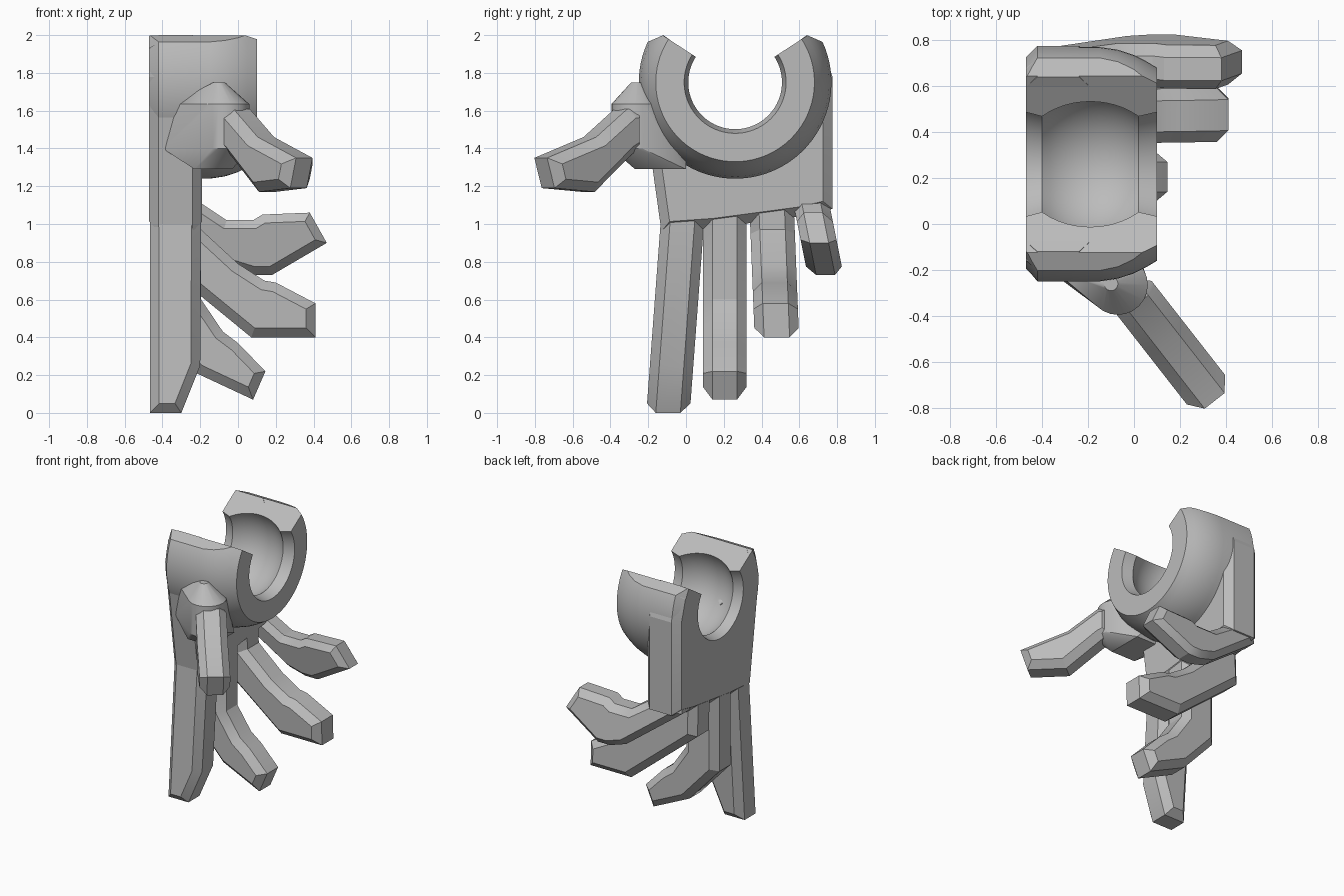
import bpy, bmesh, math
from mathutils import Matrix, Vector

cube = bpy.data.objects.get("Cube")
if cube:
    bpy.data.objects.remove(cube)

GREY = (0.5, 0.5, 0.5, 1)
grey = bpy.data.materials.new("plain grey")
grey.use_nodes = True
grey.diffuse_color = GREY
grey.node_tree.nodes["Principled BSDF"].inputs["Base Color"].default_value = GREY

BACK, FRONT = -0.47, -0.19          # thickness of the hand along x
CY, CZ = 0.26, 1.75                 # axis of the grip ring
CUT = math.radians(33)              # where the ring opening starts


def finish(name, bm, angle=25):
    bmesh.ops.recalc_face_normals(bm, faces=bm.faces)
    mesh = bpy.data.meshes.new(name)
    bm.to_mesh(mesh)
    bm.free()
    mesh.materials.append(grey)
    ob = bpy.data.objects.new(name, mesh)
    bpy.context.collection.objects.link(ob)
    bpy.ops.object.select_all(action='DESELECT')
    ob.select_set(True)
    bpy.context.view_layer.objects.active = ob
    bpy.ops.object.shade_smooth_by_angle(angle=math.radians(angle))
    return ob


def prism(points, offset):
    """Extrude a polygon of 3D points; return the mesh and its cap edges."""
    bm = bmesh.new()
    face = bm.faces.new([bm.verts.new(p) for p in points])
    new = bmesh.ops.extrude_face_region(bm, geom=[face], use_keep_orig=True)["geom"]
    bmesh.ops.translate(bm, vec=offset, verts=[v for v in new if isinstance(v, bmesh.types.BMVert)])
    caps = [face] + [f for f in new if isinstance(f, bmesh.types.BMFace) and len(f.verts) == len(points)]
    edges = list({e for f in caps for e in f.edges})
    return bm, edges


def bevel(bm, edges, size):
    bmesh.ops.bevel(bm, geom=edges, offset=size, segments=1, profile=0.5,
                    affect='EDGES', clamp_overlap=False)


def digit(name, profile, width, y, lean=0.0, matrix=None, chamfer=0.05):
    """Chamfered finger from its side profile, leaning sideways with height."""
    bm, edges = prism([(x, -width / 2, z) for x, z in profile], (0, width, 0))
    bevel(bm, edges, chamfer)
    for v in bm.verts:
        v.co.y += y + lean * (v.co.z - 1)
    if matrix:
        bm.transform(matrix)
    return finish(name, bm)


# Palm plate with arms rising either side of the ring
arc = [(CY + 0.4 * math.cos(a), CZ + 0.4 * math.sin(a))
       for a in (math.pi - CUT + (math.pi + 2 * CUT) * i / 32 for i in range(33))]
outline = [(0.15, 0.98), (-0.13, 0.96), (-0.245, 1.78), (-0.2, 1.965), (-0.12, 2.0)] + arc + \
          [(0.64, 2.0), (0.72, 1.965), (0.775, 1.78), (0.775, 1.08), (0.6, 1.04)]
bm, edges = prism([(BACK, y, z) for y, z in outline], (FRONT - BACK, 0, 0))


def is_outer(e):
    mid = (e.verts[0].co + e.verts[1].co) / 2
    return math.hypot(mid.y - CY, mid.z - CZ) > 0.45


bevel(bm, [e for e in edges if is_outer(e)], 0.05)
finish("palm", bm, 15)

# Open grip ring with a spherical socket: profile of (x, radius)
section = [(0.1, 0.42), (0.05, 0.45), (0, 0.475), (-0.07, 0.498), (-0.15, 0.51),
           (-0.42, 0.51), (BACK, 0.45), (BACK, 0.27)]
for i in range(13):
    d = -0.21 + 0.42 * i / 12
    section.append((-0.19 + d, math.sqrt(0.325 ** 2 - d * d)))
section.append((0.1, 0.27))

bm = bmesh.new()
STEPS = 56
rows = []
for i in range(STEPS + 1):
    a = math.pi - CUT + (math.pi + 2 * CUT) * i / STEPS
    rows.append([bm.verts.new((x, CY + r * math.cos(a), CZ + r * math.sin(a))) for x, r in section])
n = len(section)
for a, b in zip(rows, rows[1:]):
    for j in range(n):
        k = (j + 1) % n
        bm.faces.new((a[j], a[k], b[k], b[j]))
bm.faces.new(rows[0])
bm.faces.new(rows[-1])
# Trim the outer corners of the two ring ends
for side in (-1, 1):
    bmesh.ops.bisect_plane(bm, geom=bm.verts[:] + bm.edges[:] + bm.faces[:],
                           plane_co=(0, CY + side * 0.38, 2.0),
                           plane_no=(0, side * 0.4, 0.92), clear_outer=True)
    bmesh.ops.holes_fill(bm, edges=[e for e in bm.edges if e.is_boundary], sides=0)
finish("grip_ring", bm)

# Fingers, from straight to most curled
b, f = BACK + 0.003, FRONT - 0.005
digit("index_finger", [(b, 0), (-0.3, 0), (-0.2, 0.25), (f, 1.15), (b, 1.15)],
      0.23, -0.02, 0.075)
digit("middle_finger", [(b, 0.48), (-0.22, 0.21), (0.08, 0.07), (0.145, 0.22), (0, 0.37),
                        (-0.08, 0.43), (f, 0.6), (f, 1.15), (b, 1.15)], 0.23, 0.205)
digit("ring_finger", [(b, 0.84), (0.07, 0.4), (0.41, 0.4), (0.41, 0.58), (0.2, 0.69),
                      (0.14, 0.7), (0, 0.79), (f, 0.97), (f, 1.2), (b, 1.2)], 0.235, 0.457, -0.04)
digit("little_finger", [(b, 1.08), (-0.05, 0.77), (0.08, 0.73), (0.18, 0.73), (0.47, 0.9),
                        (0.38, 1.06), (0.13, 1.05), (0.08, 1.02), (-0.06, 1.02), (f, 1.11),
                        (f, 1.25), (b, 1.25)], 0.19, 0.685, -0.2, chamfer=0.045)

# Thumb, pointing forward and across
turn = Matrix.Translation((0, -0.32, 0)) @ Matrix.Rotation(math.radians(-52), 4, 'Z')
digit("thumb", [(-0.06, 1.4), (0, 1.37), (0.25, 1.17), (0.52, 1.19), (0.57, 1.35),
                (0.24, 1.46), (0.03, 1.61), (-0.06, 1.61)], 0.21, 0, matrix=turn)

# Thumb knuckle: rounded block with a conical cap
bm = bmesh.new()
for cx, cy, r, z in ((-0.07, -0.265, 0.13, 1.4), (-0.07, -0.265, 0.13, 1.635), (-0.1, -0.26, 0.03, 1.75)):
    for i in range(24):
        a = math.tau * i / 24
        bm.verts.new((cx + r * math.cos(a), cy + r * math.sin(a), z))
for p in ((-0.35, -0.2, 1.635), (-0.4, -0.18, 1.4), (-0.38, 0, 1.4), (-0.3, 0, 1.6)):
    bm.verts.new(p)
for x in (-0.23, -0.03):
    for y in (-0.27, 0):
        bm.verts.new((x, y, 1.29))
hull = bmesh.ops.convex_hull(bm, input=bm.verts[:])
bmesh.ops.delete(bm, geom=list({v for v in hull["geom_interior"] if isinstance(v, bmesh.types.BMVert)}),
                 context='VERTS')
finish("thumb_knuckle", bm)
